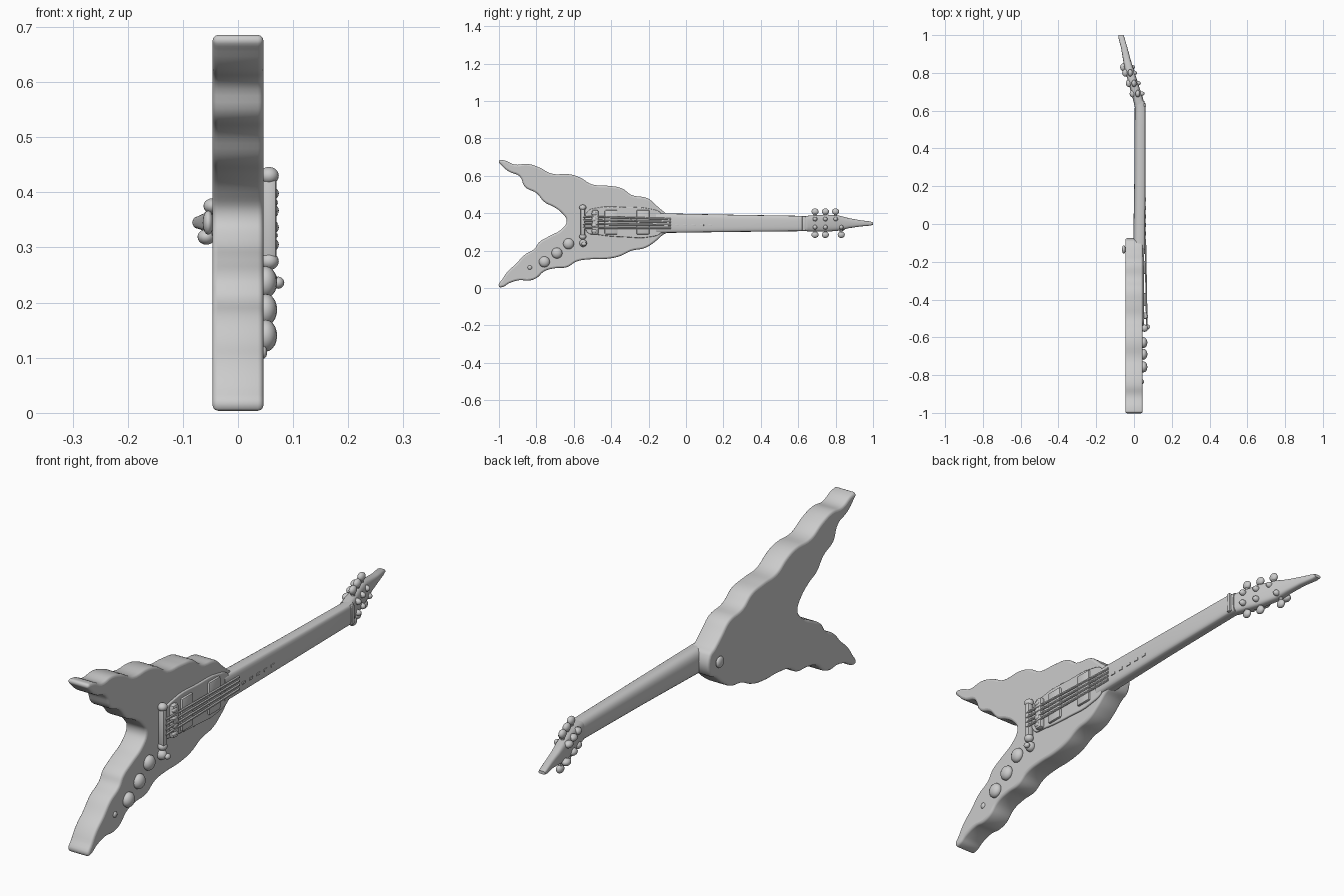
import bpy, bmesh, math
from mathutils import Matrix, Vector

if "Cube" in bpy.data.objects:
    bpy.data.objects.remove(bpy.data.objects["Cube"])

grey = bpy.data.materials.new("plain grey")
grey.use_nodes = True
COLOUR = (0.6, 0.6, 0.6, 1)
grey.diffuse_color = COLOUR
grey.node_tree.nodes["Principled BSDF"].inputs["Base Color"].default_value = COLOUR

# Lays an outline drawn in (y, z) upright, with its thickness along x
UPRIGHT = Matrix(((0, 0, 1, 0), (1, 0, 0, 0), (0, 1, 0, 0), (0, 0, 0, 1)))


def finish(obj, angle=40):
    obj.data.materials.clear()
    obj.data.materials.append(grey)
    bpy.ops.object.select_all(action="DESELECT")
    obj.select_set(True)
    bpy.context.view_layer.objects.active = obj
    bpy.ops.object.shade_smooth_by_angle(angle=math.radians(angle))
    return obj


def from_bmesh(name, bm, angle=40):
    bmesh.ops.recalc_face_normals(bm, faces=bm.faces)
    mesh = bpy.data.meshes.new(name)
    bm.to_mesh(mesh)
    bm.free()
    obj = bpy.data.objects.new(name, mesh)
    bpy.context.collection.objects.link(obj)
    return finish(obj, angle)


def slab(name, outline, x0, x1, round_edge, smooth=True):
    """Closed (y, z) outline made into a slab with rounded edges."""
    curve = bpy.data.curves.new(name, "CURVE")
    curve.dimensions = "2D"
    curve.fill_mode = "BOTH"
    curve.resolution_u = 5
    curve.bevel_depth = round_edge
    curve.bevel_resolution = 2
    curve.offset = -round_edge
    curve.extrude = (x1 - x0) / 2 - round_edge
    spline = curve.splines.new("BEZIER" if smooth else "POLY")
    pts = spline.bezier_points if smooth else spline.points
    pts.add(len(outline) - 1)
    for p, (y, z) in zip(pts, outline):
        if smooth:
            p.co = (y, z, 0)
            p.handle_left_type = p.handle_right_type = "AUTO"
        else:
            p.co = (y, z, 0, 1)
    spline.use_cyclic_u = True
    temp = bpy.data.objects.new(name + "_curve", curve)
    bpy.context.collection.objects.link(temp)
    bpy.context.view_layer.update()
    dg = bpy.context.evaluated_depsgraph_get()
    mesh = bpy.data.meshes.new_from_object(temp.evaluated_get(dg))
    bpy.data.objects.remove(temp)
    mesh.transform(Matrix.Translation(((x0 + x1) / 2, 0, 0)) @ UPRIGHT)
    obj = bpy.data.objects.new(name, mesh)
    bpy.context.collection.objects.link(obj)
    return finish(obj)


def loft(name, sections, front=0.3, back=0.9, n=24):
    """Skin over rings (y, x_back, x_front, z_centre, z_half)."""
    bm = bmesh.new()
    rings = []
    for y, xb, xf, zc, hz in sections:
        ring = []
        for i in range(n):
            a = 2 * math.pi * i / n
            c, s = math.cos(a), math.sin(a)
            e = front if c > 0 else back
            x = (xb + xf) / 2 + (xf - xb) / 2 * math.copysign(abs(c) ** e, c)
            z = zc + hz * math.copysign(abs(s) ** 0.7, s)
            ring.append(bm.verts.new((x, y, z)))
        rings.append(ring)
    for a, b in zip(rings, rings[1:]):
        for i in range(n):
            j = (i + 1) % n
            bm.faces.new((a[i], a[j], b[j], b[i]))
    bm.faces.new(rings[0])
    bm.faces.new(rings[-1])
    return from_bmesh(name, bm)


def blob(name, centre, radii):
    bm = bmesh.new()
    bmesh.ops.create_uvsphere(bm, u_segments=16, v_segments=10, radius=1,
                              matrix=Matrix.Translation(centre) @ Matrix.Diagonal((*radii, 1)))
    return from_bmesh(name, bm, 60)


def box(name, centre, size, bevel=0.004):
    bm = bmesh.new()
    bmesh.ops.create_cube(bm, size=1, matrix=Matrix.Translation(centre) @ Matrix.Diagonal((*size, 1)))
    bmesh.ops.bevel(bm, geom=bm.edges[:], offset=bevel, segments=2, profile=0.5, affect="EDGES")
    return from_bmesh(name, bm)


def rod(name, a, b, r, n=8):
    a, b = Vector(a), Vector(b)
    bm = bmesh.new()
    turn = (b - a).to_track_quat("Z", "Y").to_matrix().to_4x4()
    bmesh.ops.create_cone(bm, cap_ends=True, segments=n, radius1=r, radius2=r, depth=(b - a).length,
                          matrix=Matrix.Translation((a + b) / 2) @ turn)
    return from_bmesh(name, bm)


# Swept two-winged body with wavy edges
upper_edge = [(-1.0, .68), (-.975, .683), (-.915, .66), (-.85, .664), (-.785, .645), (-.72, .612),
              (-.62, .608), (-.565, .59), (-.505, .555), (-.42, .547), (-.345, .534), (-.29, .497),
              (-.205, .48), (-.157, .44), (-.115, .405), (-.085, .385)]
lower_edge = [(-.085, .31), (-.125, .283), (-.168, .246), (-.22, .214), (-.29, .2), (-.355, .17),
              (-.43, .156), (-.51, .154), (-.585, .142), (-.635, .112), (-.70, .106), (-.757, .09),
              (-.80, .053), (-.84, .04), (-.89, .042), (-.945, .026), (-.98, .006), (-1.0, .008)]
inner_edge = [(-.98, .05), (-.95, .092), (-.91, .128), (-.865, .176), (-.81, .21), (-.785, .245),
              (-.73, .278), (-.665, .315), (-.638, .358), (-.662, .4), (-.705, .433), (-.757, .46),
              (-.80, .508), (-.86, .54), (-.89, .598), (-.945, .622), (-.985, .655)]
slab("body", upper_edge + lower_edge + inner_edge, -.046, .046, .01)

# Neck with a flat front and rounded back, then the tilted headstock
loft("neck", [(-.16, -.01, .058, .347, .054), (-.1, -.004, .06, .347, .052), (.25, .002, .061, .346, .046),
              (.62, .004, .061, .345, .041), (.65, 0, .055, .345, .04)])
loft("headstock", [(.63, .002, .058, .345, .04), (.67, -.008, .046, .345, .043), (.75, -.03, .02, .347, .046),
                   (.82, -.05, -.002, .347, .04), (.87, -.058, -.018, .347, .027), (.93, -.068, -.034, .346, .017),
                   (.985, -.082, -.05, .345, .011), (1.0, -.083, -.055, .345, .006)], front=.6, back=.6)
box("nut", (.058, .63, .345), (.012, .018, .078))

# Tuning pegs, three on each side, with posts and back housings
for side, name in ((1, "upper"), (-1, "lower")):
    for k, y in enumerate((.69, .745, .80 if side > 0 else .83)):
        x = .02 - (y - .69) * .36
        z = .347 + side * .062
        rod(f"{name}_peg_shaft_{k}", (x, y, .347 + side * .02), (x, y, z), .008)
        blob(f"{name}_peg_{k}", (x, y, z), (.013, .019, .017))
        blob(f"{name}_peg_post_{k}", (x + .02, y, .347 + side * .022), (.016, .012, .012))
        blob(f"{name}_peg_housing_{k}", (x - .027, y, .347 + side * .028), (.016, .02, .014))

# Scratch plate with two pickups
slab("scratch_plate", [(-.53, .3), (-.53, .405), (-.47, .43), (-.32, .432), (-.2, .425), (-.13, .395),
                       (-.13, .3), (-.2, .272), (-.32, .272), (-.47, .285)], .04, .053, .004)
for name, y in (("bridge_pickup", -.4), ("neck_pickup", -.23)):
    box(name, (.053, y, .352), (.018, .07, .13), .006)

# Tailpiece bar with end studs, and the bridge
box("tailpiece", (.057, -.552, .352), (.026, .026, .16), .008)
box("bridge", (.057, -.485, .352), (.026, .035, .13), .008)
for k, z in enumerate((.275, .43)):
    blob(f"tailpiece_stud_{k}", (.056, -.552, z), (.018, .019, .016))
for k in range(4):
    blob(f"bridge_saddle_{k}", (.066, -.49, .305 + k * .031), (.008, .015, .01))

# Strings over the body, sinking into the fingerboard
for k, z in enumerate((.322, .342, .362, .382)):
    rod(f"string_{k}", (.068, -.55, z), (.06, -.08, .346 + (z - .352) * .8), .005, 6)

# Fret markers on the fingerboard
for k in range(5):
    box(f"fret_marker_{k}", (.0605, -.05 + k * .045, .336), (.005, .02, .01), .001)

# Control knobs along the lower wing, and the selector switch
for k, (y, z) in enumerate(((-.757, .14), (-.69, .187), (-.628, .237))):
    blob(f"control_knob_{k}", (.05, y, z), (.021, .029, .029))
blob("switch_base", (.05, -.55, .24), (.022, .02, .02))
blob("switch_tip", (.073, -.545, .236), (.011, .013, .011))
blob("output_socket", (.045, -.835, .11), (.008, .012, .012))

# Strap button at the back of the neck joint
rod("strap_button_stem", (-.04, -.135, .345), (-.054, -.135, .345), .013, 16)
blob("strap_button", (-.054, -.135, .345), (.01, .022, .022))
